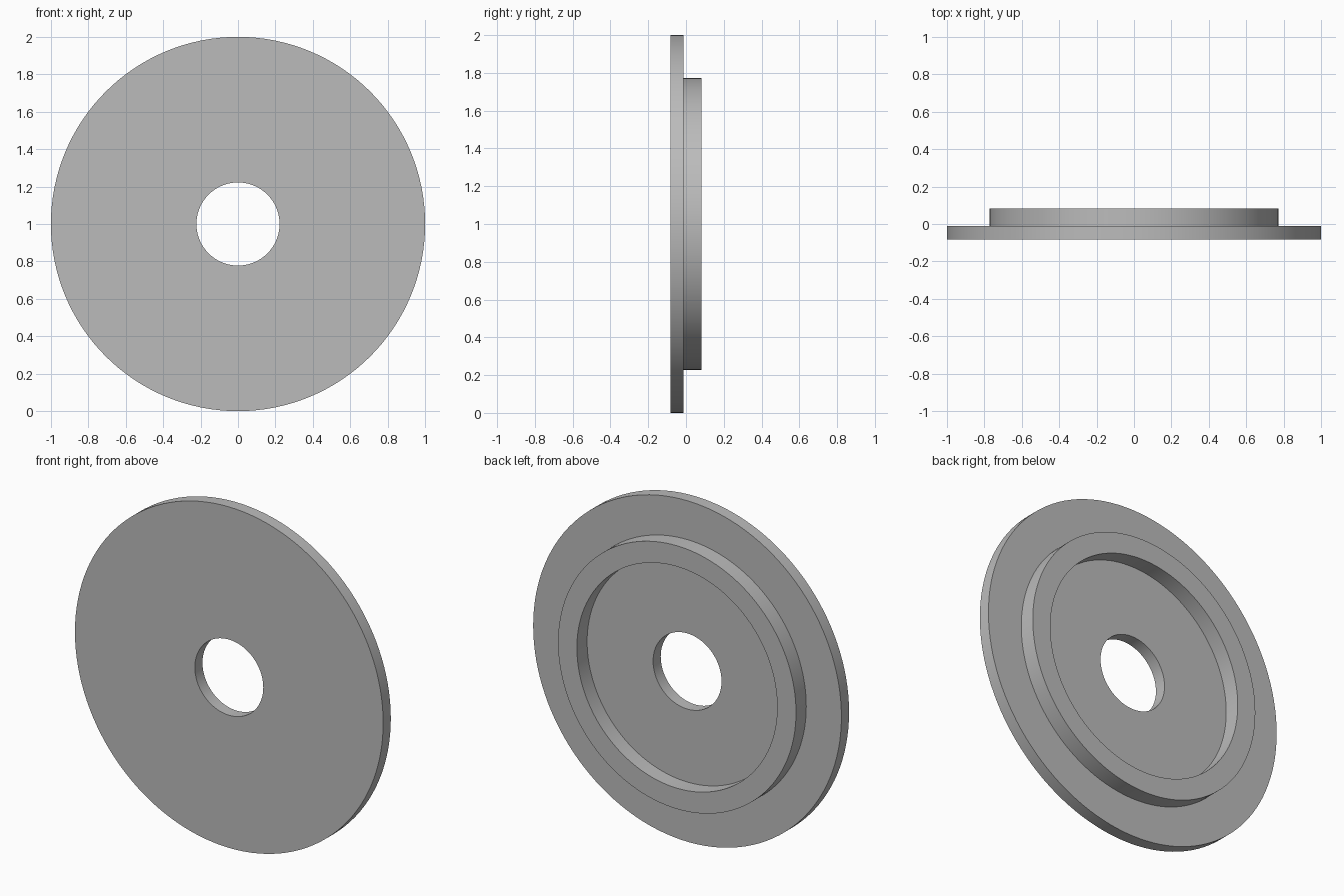
import bpy
import bmesh
from math import pi
from mathutils import Matrix, Vector

SEGMENTS = 128
FRONT, STEP, BACK = -0.083, -0.012, 0.083
HOLE, RING_IN, RING_OUT, RIM = 0.222, 0.65, 0.772, 1.0

cube = bpy.data.objects.get("Cube")
if cube:
    bpy.data.objects.remove(cube, do_unlink=True)

# Plain grey metal
grey = bpy.data.materials.new("grey_metal")
grey.use_nodes = True
grey.diffuse_color = (0.5, 0.5, 0.5, 1)
grey.node_tree.nodes["Principled BSDF"].inputs["Base Color"].default_value = grey.diffuse_color

# Stepped cross-section (radius, depth), spun around the y axis
profile = [(HOLE, FRONT), (RIM, FRONT), (RIM, STEP), (RING_OUT, STEP),
           (RING_OUT, BACK), (RING_IN, BACK), (RING_IN, STEP), (HOLE, STEP)]
bm = bmesh.new()
verts = [bm.verts.new((r, y, 0)) for r, y in profile]
edges = [bm.edges.new((a, b)) for a, b in zip(verts, verts[1:] + verts[:1])]
bmesh.ops.spin(bm, geom=verts + edges, cent=(0, 0, 0), axis=(0, 1, 0),
               angle=2 * pi, steps=SEGMENTS, use_merge=False)
bmesh.ops.remove_doubles(bm, verts=bm.verts[:], dist=0.0001)
bmesh.ops.recalc_face_normals(bm, faces=bm.faces[:])
bm.transform(Matrix.Translation(Vector((0, 0, RIM))))

mesh = bpy.data.meshes.new("flanged_disc")
bm.to_mesh(mesh)
bm.free()
mesh.materials.append(grey)
disc = bpy.data.objects.new("flanged_disc", mesh)
bpy.context.collection.objects.link(disc)

# Smooth round walls with crisp corners
bpy.ops.object.select_all(action="DESELECT")
disc.select_set(True)
bpy.context.view_layer.objects.active = disc
bpy.ops.object.shade_smooth_by_angle(angle=pi / 6)
